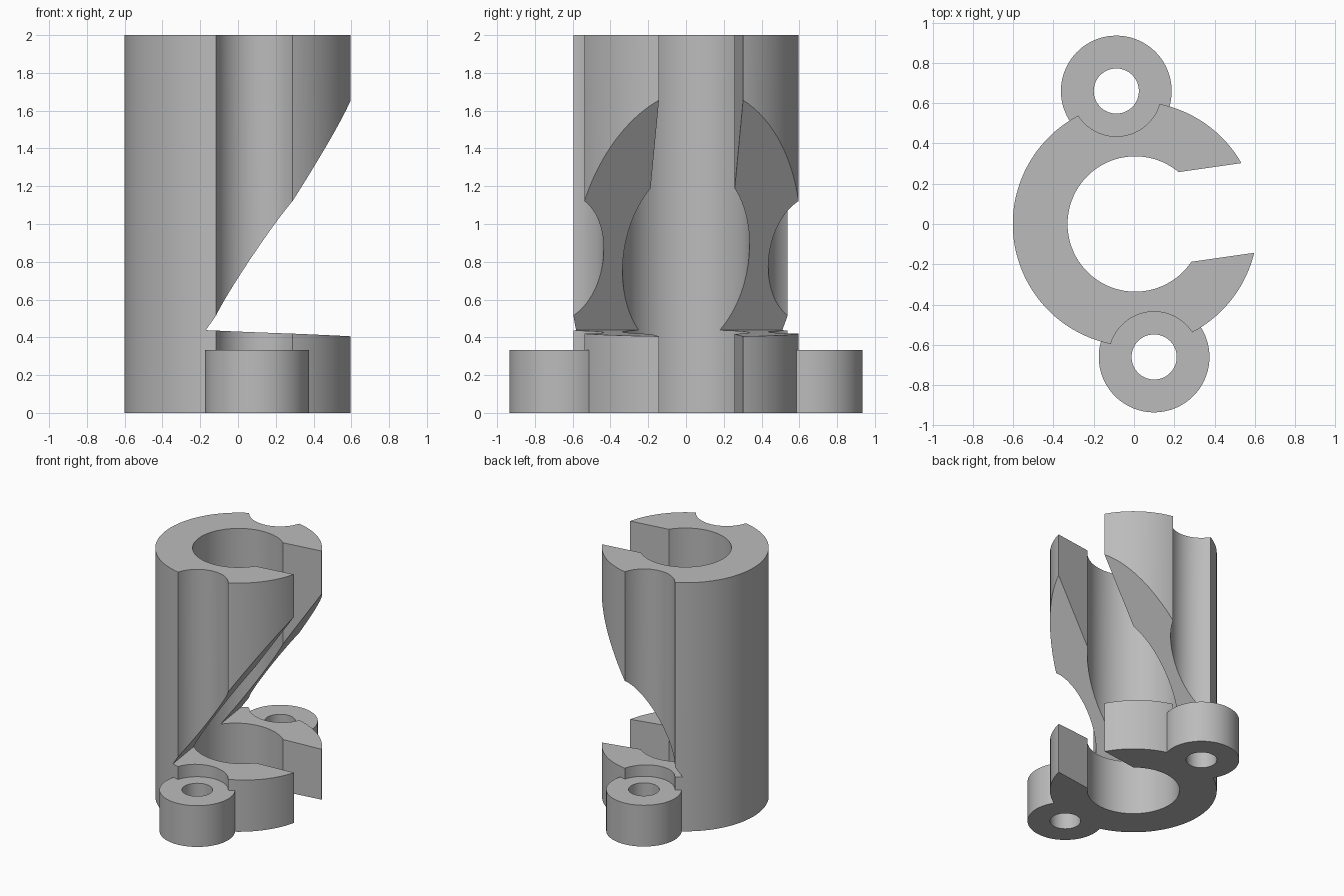
import bpy, bmesh, math

if "Cube" in bpy.data.objects:
    bpy.data.objects.remove(bpy.data.objects["Cube"])

HEIGHT, LUG_TOP, LUG_OFFSET = 2.0, 0.332, 0.667

grey = bpy.data.materials.new("plain grey")
grey.use_nodes = True
colour = (0.5, 0.5, 0.5, 1)
grey.diffuse_color = colour
grey.node_tree.nodes["Principled BSDF"].inputs["Base Color"].default_value = colour


def prism(name, outline, direction):
    """Extrude a closed outline of 3D points along a direction."""
    bm = bmesh.new()
    face = bm.faces.new([bm.verts.new(p) for p in outline])
    top = bmesh.ops.extrude_face_region(bm, geom=[face])["geom"]
    bmesh.ops.translate(bm, vec=direction,
                        verts=[v for v in top if isinstance(v, bmesh.types.BMVert)])
    bmesh.ops.recalc_face_normals(bm, faces=bm.faces)
    mesh = bpy.data.meshes.new(name)
    bm.to_mesh(mesh)
    bm.free()
    mesh.materials.append(grey)
    obj = bpy.data.objects.new(name, mesh)
    bpy.context.collection.objects.link(obj)
    return obj


def cylinder(name, radius, y, low, high, sides=96):
    turns = [2 * math.pi * i / sides for i in range(sides)]
    outline = [(radius * math.cos(a), y + radius * math.sin(a), low) for a in turns]
    return prism(name, outline, (0, 0, high - low))


def combine(target, tool, operation):
    """Apply a boolean and discard the helper."""
    tool.hide_render = True
    mod = target.modifiers.new(operation, "BOOLEAN")
    mod.operation, mod.solver, mod.object = operation, "EXACT", tool
    bpy.context.view_layer.objects.active = target
    bpy.ops.object.modifier_apply(modifier=mod.name)
    bpy.data.objects.remove(tool)


# Tube with its central bore
body = cylinder("slotted_tube_mount", 0.608, 0, 0, HEIGHT, 160)
combine(body, cylinder("bore", 0.336, 0, -0.1, HEIGHT + 0.1, 128), "DIFFERENCE")

# Screwdriver clearance channels above the lugs
for side in (-1, 1):
    combine(body, cylinder("channel", 0.225, side * LUG_OFFSET, LUG_TOP, HEIGHT + 0.1),
            "DIFFERENCE")

# Full-height slot in the side wall
slot = [(0, -0.225, -0.1), (1, -0.225, -0.1), (1, 0.225, -0.1), (0, 0.225, -0.1)]
combine(body, prism("slot", slot, (0, 0, HEIGHT + 0.2)), "DIFFERENCE")

# Sloping wedge opening
wedge = [(-0.257, -1, 0.438), (0.9, -1, 0.392), (0.9, -1, 2.152)]
combine(body, prism("wedge", wedge, (0, 2, 0)), "DIFFERENCE")

# Mounting lugs and their screw holes
for side in (-1, 1):
    combine(body, cylinder("lug", 0.275, side * LUG_OFFSET, 0, LUG_TOP), "UNION")
    combine(body, cylinder("hole", 0.112, side * LUG_OFFSET, -0.1, LUG_TOP + 0.1),
            "DIFFERENCE")

# Turn the whole part and centre it
body.rotation_euler.z = math.radians(8.1)
body.location.x = 0.006
bpy.ops.object.select_all(action="DESELECT")
body.select_set(True)
bpy.context.view_layer.objects.active = body
bpy.ops.object.shade_smooth_by_angle(angle=math.radians(30))
